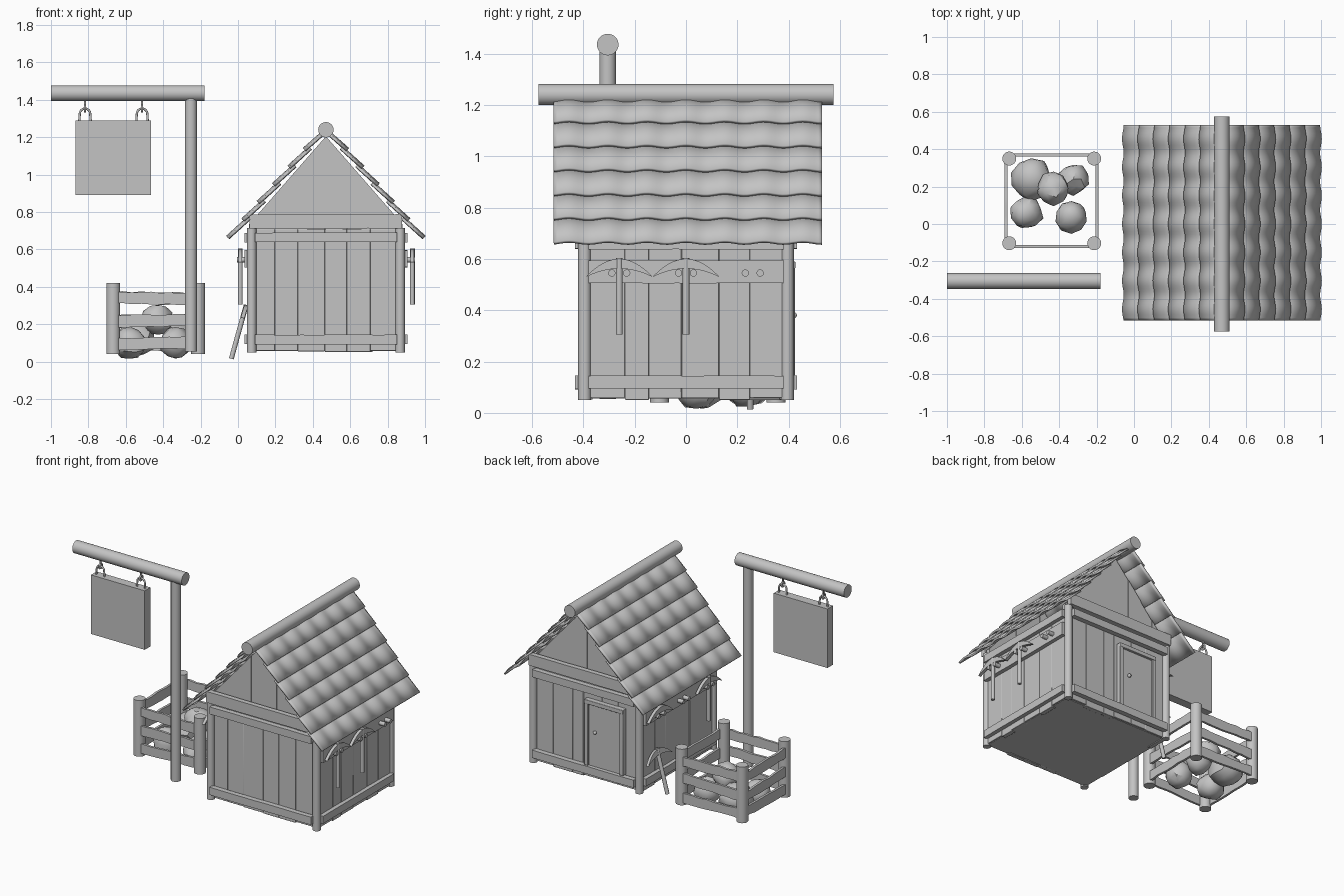
import bpy, bmesh, math, random
from mathutils import Vector, Matrix

random.seed(4)
if "Cube" in bpy.data.objects:
    bpy.data.objects.remove(bpy.data.objects["Cube"], do_unlink=True)

GREY = (0.55, 0.55, 0.55, 1)
mat = bpy.data.materials.new("light_grey")
mat.use_nodes = True
mat.diffuse_color = GREY
bsdf = mat.node_tree.nodes["Principled BSDF"]
bsdf.inputs["Base Color"].default_value = GREY
bsdf.inputs["Roughness"].default_value = 0.8
made = []


def finish(name, bm, bevel=0):
    bmesh.ops.recalc_face_normals(bm, faces=bm.faces)
    me = bpy.data.meshes.new(name)
    bm.to_mesh(me)
    bm.free()
    me.materials.append(mat)
    ob = bpy.data.objects.new(name, me)
    bpy.context.collection.objects.link(ob)
    if bevel:
        mod = ob.modifiers.new("bevel", "BEVEL")
        mod.width = bevel
        mod.segments = 2
    made.append(ob)
    return ob


def add_box(bm, lo, hi):
    lo, hi = Vector(lo), Vector(hi)
    m = Matrix.Translation((lo + hi) / 2) @ Matrix.Diagonal((*(hi - lo), 1))
    return bmesh.ops.create_cube(bm, size=1, matrix=m)["verts"]


def box(name, lo, hi, bevel=0):
    bm = bmesh.new()
    add_box(bm, lo, hi)
    return finish(name, bm, bevel)


def add_cyl(bm, p0, p1, r, seg=24):
    p0, p1 = Vector(p0), Vector(p1)
    d = p1 - p0
    m = Matrix.Translation((p0 + p1) / 2) @ d.to_track_quat("Z", "Y").to_matrix().to_4x4()
    bmesh.ops.create_cone(bm, cap_ends=True, segments=seg, radius1=r, radius2=r,
                          depth=d.length, matrix=m)


def cyl(name, p0, p1, r, seg=24):
    bm = bmesh.new()
    add_cyl(bm, p0, p1, r, seg)
    return finish(name, bm)


def prism(bm, points, offset):
    """Extrude a closed outline by an offset vector."""
    face = bm.faces.new([bm.verts.new(p) for p in points])
    res = bmesh.ops.extrude_face_region(bm, geom=[face])
    moved = [v for v in res["geom"] if isinstance(v, bmesh.types.BMVert)]
    bmesh.ops.translate(bm, verts=moved, vec=offset)


def board(name, p0, p1, height, thick, wobble=0.002, n=9):
    """Horizontal plank with slightly uneven upper and lower edges."""
    p0, p1 = Vector(p0), Vector(p1)
    side = (p1 - p0).cross(Vector((0, 0, 1))).normalized() * thick
    line = [p0.lerp(p1, i / n) for i in range(n + 1)]

    def edge(s):
        return [p + Vector((0, 0, s * height / 2 + random.uniform(-wobble, wobble))) for p in line]
    bm = bmesh.new()
    low, top = edge(-1), edge(1)
    prism(bm, [p - side / 2 for p in low + top[::-1]], side)
    return finish(name, bm)


# House dimensions
CX, SLOPE, HALF_X, HALF_Y = 0.47, 1.146, 0.41, 0.395
WALL_LOW, WALL_TOP = 0.055, 0.71


def wall(name, along_x, outer, half, centre):
    """Row of vertical planks of uneven width."""
    bm = bmesh.new()
    n, u = 6, centre - half
    cuts = [u + 2 * half * (i + (random.uniform(-.2, .2) if 0 < i < n else 0)) / n
            for i in range(n + 1)]
    inward = -0.03 if outer > (0 if along_x else CX) else 0.03
    for a, b in zip(cuts, cuts[1:]):
        o = outer + random.uniform(0, 0.15) * inward
        lo, hi = sorted((o, o + inward))
        z = WALL_LOW + random.uniform(-0.005, 0.005)
        if along_x:
            add_box(bm, (a, lo, z), (b, hi, WALL_TOP))
        else:
            add_box(bm, (lo, a, z), (hi, b, WALL_TOP))
    return finish(name, bm, 0.003)


box("house_floor", (0.07, -0.38, 0.056), (0.87, 0.38, 0.08))
for sy, label in ((-1, "front"), (1, "back")):
    wall(label + "_wall", True, sy * HALF_Y, 0.39, CX)
    # Gable planks follow the roof pitch
    bm = bmesh.new()
    cuts = [0.06, 0.18, 0.27, 0.37, CX, 0.56, 0.66, 0.78, 0.88]
    for i, (a, b) in enumerate(zip(cuts, cuts[1:])):
        za, zb = (1.205 - SLOPE * abs(x - CX) for x in (a, b))
        y = sy * (0.388 - 0.004 * (i % 2))
        prism(bm, [(a, y, 0.69), (b, y, 0.69), (b, y, zb), (a, y, za)], (0, -sy * 0.03, 0))
    finish(label + "_gable", bm)
    # Trim boards across the end wall
    for part, z, h, x0 in (("bottom", 0.118, 0.052, 0.09), ("top", 0.665, 0.05, 0.09),
                           ("gable", 0.75, 0.075, 0.062)):
        y = sy * 0.416
        board(f"{label}_{part}_trim", (x0, y, z), (2 * CX - x0, y, z), h, 0.034, 0.001)

for sx, label in ((-1, "right"), (1, "left")):
    wall(label + "_wall", False, CX + sx * HALF_X, 0.385, 0)
    for part, z, h in (("bottom", 0.12, 0.05), ("top", 0.662, 0.05), ("tool", 0.55, 0.09)):
        x = CX + sx * 0.418
        board(f"{label}_{part}_trim", (x, -0.38, z), (x, 0.38, z), h, 0.034, 0.001)
    for sy, end in ((-1, "front"), (1, "back")):
        p = (CX + sx * 0.397, sy * 0.395)
        cyl(f"{end}_{label}_corner_post", (*p, 0.05), (*p, 0.715), 0.025)
    # Paired pegs for hanging tools
    bm = bmesh.new()
    for y in (-0.26, 0, 0.26):
        for d in (-0.029, 0.029):
            add_cyl(bm, (CX + sx * 0.42, y + d, 0.545), (CX + sx * 0.475, y + d, 0.545), 0.014, 16)
    finish(label + "_tool_pegs", bm)

# Back door with frame and knob
for x in (0.175, 0.44):
    box("door_jamb", (x, 0.385, 0.145), (x + 0.028, 0.424, 0.59), 0.003)
box("door_lintel", (0.175, 0.385, 0.562), (0.468, 0.426, 0.59), 0.003)
box("door_panel", (0.2, 0.385, 0.145), (0.445, 0.41, 0.565))
bm = bmesh.new()
bmesh.ops.create_uvsphere(bm, u_segments=16, v_segments=10, radius=0.012,
                          matrix=Matrix.Translation((0.39, 0.42, 0.38)))
finish("door_knob", bm)

# Roof: overlapping corrugated rows of tiles on each slope
NORMAL = Vector((SLOPE, 0, 1)).normalized()
Y0, Y1, NY = -0.515, 0.53, 68
for sx, label in ((-1, "right"), (1, "left")):
    bm = bmesh.new()
    for row in range(7):
        low = 0.51 - 0.082 * row
        high = max(low - 0.1, 0.01)
        grid = []
        for dx, lift in ((high, 0.002), ((high + low) / 2, 0.011), (low, 0.02)):
            line = []
            for j in range(NY + 1):
                y = Y0 + (Y1 - Y0) * j / NY
                wave = 0.006 * math.cos(math.tau * y / 0.152)
                p = Vector((dx, y, 1.235 - SLOPE * dx)) + NORMAL * (lift + wave)
                line.append(bm.verts.new((CX + sx * p.x, p.y, p.z)))
            grid.append(line)
        for a, b in zip(grid, grid[1:]):
            for j in range(NY):
                quad = (a[j], a[j + 1], b[j + 1], b[j])
                bm.faces.new(quad)
    ob = finish(label + "_roof_tiles", bm)
    sol = ob.modifiers.new("thickness", "SOLIDIFY")
    sol.thickness = 0.013
    sol.offset = 0
cyl("ridge_beam", (CX, -0.575, 1.24), (CX, 0.575, 1.24), 0.041, 32)


def pick(name, loc, tilt=0, handle=True):
    """Crescent head with a round handle, origin at the top."""
    bm = bmesh.new()
    ts = [i / 10 for i in range(-10, 11)]
    outer = [(-0.01, 0.128 * t, -0.068 * t * t) for t in ts]
    inner = [(-0.01, 0.128 * t, -0.038 - 0.032 * t * t) for t in ts]
    prism(bm, outer + inner[::-1], (0.02, 0, 0))
    if handle:
        add_cyl(bm, (0, 0, 0.004), (0, 0, -0.295), 0.013, 16)
    ob = finish(name, bm)
    ob.location = loc
    ob.rotation_euler.y = tilt


pick("left_front_pick", (0.932, -0.26, 0.6))
pick("left_middle_pick", (0.932, 0, 0.6))
pick("right_front_pick", (0.012, -0.26, 0.6))
pick("spare_pick_head", (0.012, 0.26, 0.6), handle=False)
pick("leaning_pick", (0.043, 0.25, 0.3), 0.27)

# Fenced pen
XL, XR, YF, YB = -0.667, -0.213, -0.103, 0.35
for x in (XL, XR):
    for y in (YF, YB):
        cyl("pen_post", (x, y, 0.04), (x, y, 0.42), 0.037)
for z in (0.095, 0.215, 0.343):
    for y in (YF - 0.016, YB + 0.018):
        board("pen_rail", (XL, y, z), (XR, y, z + random.uniform(-.01, .01)), 0.064, 0.016, 0.004)
    for x in (XL - 0.018, XR + 0.014):
        board("pen_rail", (x, YF, z), (x, YB, z + random.uniform(-.01, .01)), 0.064, 0.016, 0.004)

# Boulders in the pen
for x, y, z, r, h in ((-0.55, 0.24, 0.12, 0.115, 0.1), (-0.325, 0.24, 0.11, 0.085, 0.095),
                      (-0.575, 0.06, 0.1, 0.09, 0.09), (-0.335, 0.04, 0.1, 0.088, 0.09),
                      (-0.43, 0.19, 0.225, 0.09, 0.085)):
    bm = bmesh.new()
    bmesh.ops.create_icosphere(bm, subdivisions=2, radius=1)
    for v in bm.verts:
        v.co *= random.uniform(0.88, 1.06)
        v.co = Vector((x + v.co.x * r, y + v.co.y * r, z + v.co.z * h))
    finish("boulder", bm)

# Hanging sign on its post
SY = -0.305
cyl("sign_post", (-0.252, SY, 0.055), (-0.252, SY, 1.41), 0.032)
cyl("sign_beam", (-1, SY, 1.435), (-0.18, SY, 1.435), 0.042, 32)
box("sign_board", (-0.868, SY - 0.03, 0.89), (-0.465, SY + 0.03, 1.29))


def wire(name, points):
    cu = bpy.data.curves.new(name, "CURVE")
    cu.dimensions = "3D"
    cu.bevel_depth = 0.006
    cu.use_fill_caps = True
    sp = cu.splines.new("POLY")
    sp.points.add(len(points) - 1)
    for p, co in zip(sp.points, points):
        p.co = (*co, 1)
    cu.materials.append(mat)
    bpy.context.collection.objects.link(bpy.data.objects.new(name, cu))


for x in (-0.818, -0.513):
    arc = [(x + 0.028 * math.cos(a), SY, 1.325 + 0.028 * math.sin(a))
           for a in (math.pi * i / 12 for i in range(13))]
    wire("sign_shackle", [(x + 0.031, SY, 1.28)] + arc + [(x - 0.031, SY, 1.28)])
    wire("sign_hook", [(x, SY, 1.41), (x, SY, 1.37)] +
         [(x, SY + 0.016 * math.sin(a), 1.353 + 0.016 * math.cos(a))
          for a in (math.tau * i / 12 for i in range(13))])

# Smooth round parts, keep edges sharp
bpy.ops.object.select_all(action="DESELECT")
for ob in made:
    ob.select_set(True)
bpy.context.view_layer.objects.active = made[0]
bpy.ops.object.shade_smooth_by_angle(angle=math.radians(35))
